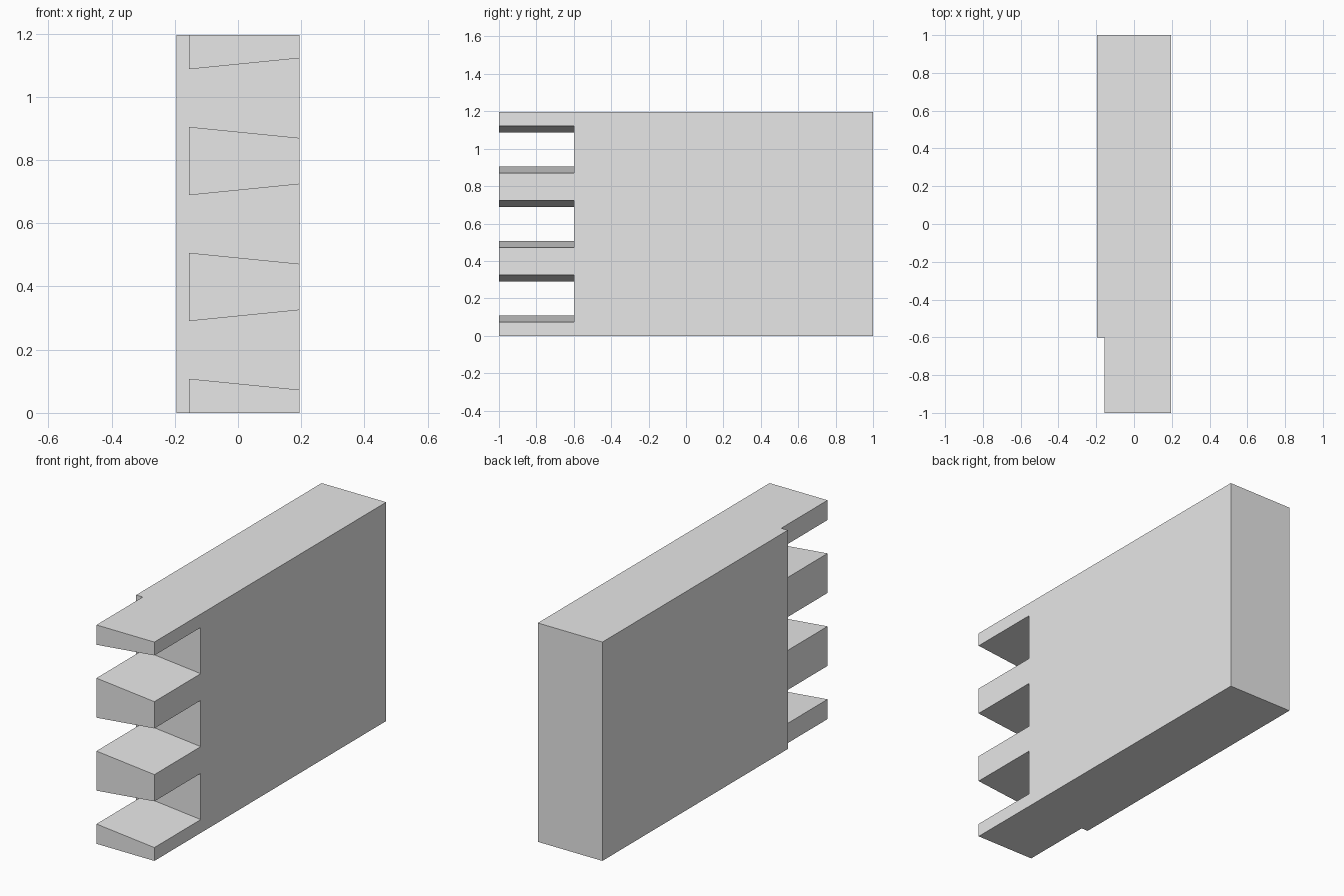
import bpy, bmesh, math
from mathutils import Vector

if "Cube" in bpy.data.objects:
    bpy.data.objects.remove(bpy.data.objects["Cube"])

# Board dimensions
HALF_T, LAP_X = 0.195, -0.155
SHOULDER_Y, HEIGHT = -0.6, 1.195
PITCH, WIDE, NARROW = HEIGHT / 3, 0.108, 0.073   # tail half heights at each side


def levels(half):
    """Heights of the joint edges across the board end, bottom to top."""
    zs = [0.0]
    for i in range(3):
        zs += [i * PITCH + half, (i + 1) * PITCH - half]
    return zs + [HEIGHT]


def extrude(bm, faces, dy):
    out = bmesh.ops.extrude_face_region(bm, geom=faces)["geom"]
    verts = [g for g in out if isinstance(g, bmesh.types.BMVert)]
    bmesh.ops.translate(bm, verts=verts, vec=Vector((0, dy, 0)))


bm = bmesh.new()

# End section laid out as a thin lap column and a column of tails and sockets
columns = [[bm.verts.new((x, SHOULDER_Y, z)) for z in levels(half)]
           for x, half in ((-HALF_T, WIDE), (LAP_X, WIDE), (HALF_T, NARROW))]
cells = [[bm.faces.new((a[i], b[i], b[i + 1], a[i + 1])) for i in range(7)]
         for a, b in zip(columns, columns[1:])]

# Solid board behind the shoulder, then the tails in front of it
extrude(bm, cells[0] + cells[1], 1.0 - SHOULDER_Y)
extrude(bm, cells[1][::2], -1.0 - SHOULDER_Y)

# Merge coplanar faces into clean flat sides
bmesh.ops.dissolve_limit(bm, angle_limit=math.radians(1), verts=bm.verts[:], edges=bm.edges[:])
bmesh.ops.recalc_face_normals(bm, faces=bm.faces[:])

mesh = bpy.data.meshes.new("dovetail_board")
bm.to_mesh(mesh)
bm.free()

grey = bpy.data.materials.new("light grey")
grey.diffuse_color = (0.8, 0.8, 0.8, 1)
grey.use_nodes = True
grey.node_tree.nodes["Principled BSDF"].inputs["Base Color"].default_value = grey.diffuse_color
mesh.materials.append(grey)
board = bpy.data.objects.new("dovetail_board", mesh)
bpy.context.collection.objects.link(board)
